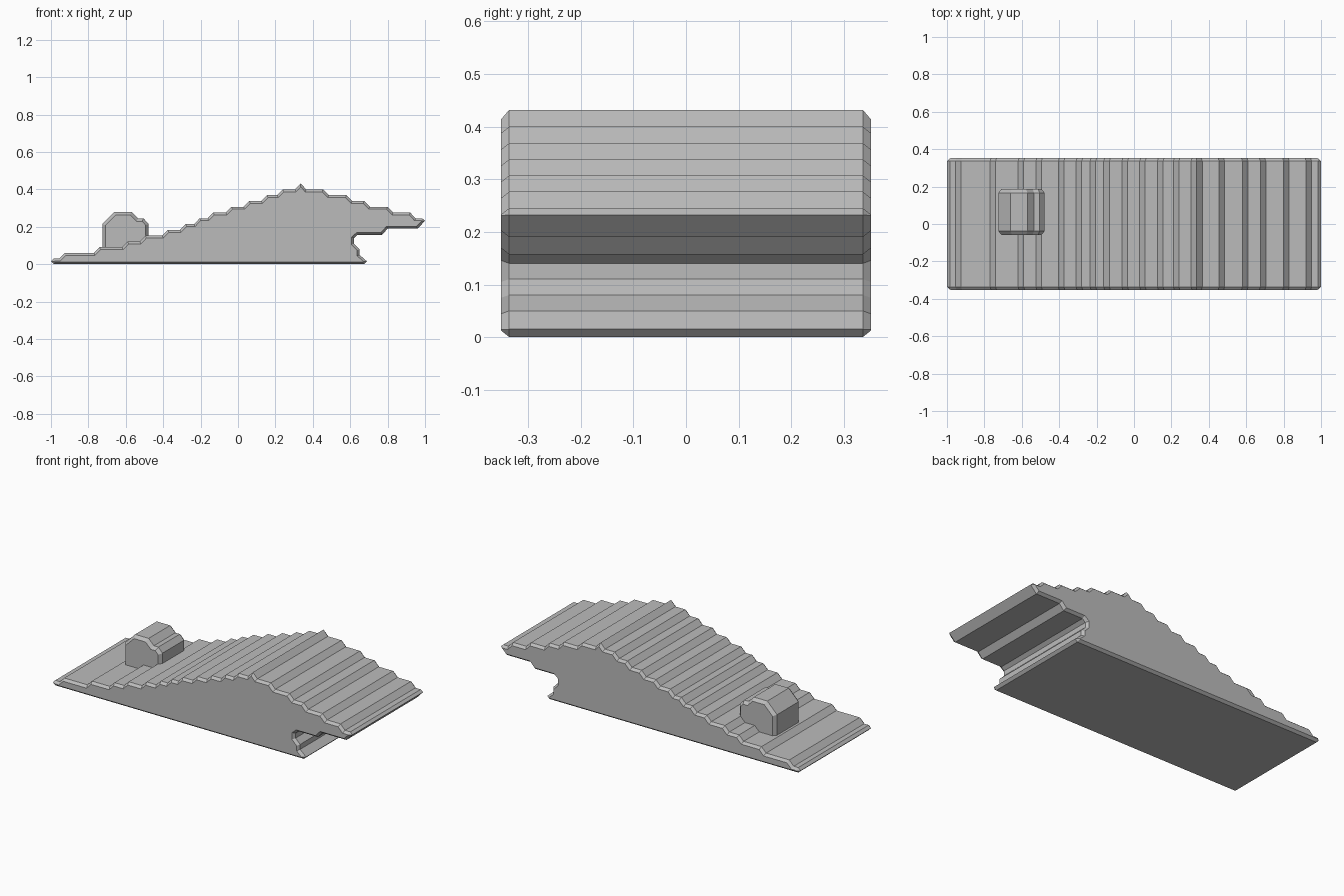
import bpy
import bmesh

cube = bpy.data.objects.get("Cube")
if cube:
    bpy.data.objects.remove(cube, do_unlink=True)

# One plain grey for the whole piece
GREY = (0.50, 0.50, 0.50, 1.0)
grey = bpy.data.materials.new("stone_grey")
grey.use_nodes = True
grey.diffuse_color = GREY
grey.node_tree.nodes["Principled BSDF"].inputs["Base Color"].default_value = GREY


def chamfered_prism(name, profile, y0, y1, chamfer):
    """Extrude an x-z profile along y, with both end caps chamfered."""
    bm = bmesh.new()
    face = bm.faces.new([bm.verts.new((x, y0 + chamfer, z)) for x, z in profile])
    ext = bmesh.ops.extrude_face_region(bm, geom=[face], use_keep_orig=True)
    verts = [g for g in ext["geom"] if isinstance(g, bmesh.types.BMVert)]
    bmesh.ops.translate(bm, verts=verts, vec=(0, y1 - y0 - 2 * chamfer, 0))
    bmesh.ops.recalc_face_normals(bm, faces=bm.faces)
    caps = [f for f in bm.faces if abs(f.normal.y) > 0.9]
    for cap in caps:
        out = cap.normal.copy()
        bmesh.ops.inset_region(bm, faces=[cap], thickness=chamfer * 0.8,
                               use_even_offset=True, use_boundary=True)
        bmesh.ops.translate(bm, verts=cap.verts, vec=out * chamfer)
    mesh = bpy.data.meshes.new(name)
    bm.to_mesh(mesh)
    bm.free()
    mesh.materials.append(grey)
    obj = bpy.data.objects.new(name, mesh)
    bpy.context.collection.objects.link(obj)
    return obj


RISE = 0.0309   # height of one step
RUN = 0.03      # depth of the sloped riser

# Stepped climb: x where each riser starts, from the low end to the ridge
climb = [-0.77, -0.62, -0.525, -0.405, -0.31, -0.235, -0.162,
         -0.065, 0.03, 0.125, 0.21]
profile = [(-1, 0.015), (-0.985, 0.03), (-0.955, 0.03), (-0.925, 0.06)]
z = 0.06
for x in climb:
    profile += [(x, z), (x + RUN, z + RISE)]
    z += RISE

# Ridge, then the stepped descent to the overhanging lip
profile += [(0.305, z), (0.335, 0.432), (0.365, z)]
for x in [0.455, 0.58, 0.675, 0.80, 0.92]:
    profile += [(x, z), (x + RUN, z - RISE)]
    z -= RISE
profile += [(0.985, z), (1.0, 0.232)]

# Notched underside below the lip, then the flat base
profile += [(0.96, 0.19), (0.80, 0.19), (0.77, 0.157), (0.64, 0.157),
            (0.62, 0.14), (0.62, 0.11), (0.65, 0.08), (0.65, 0.05),
            (0.69, 0.015), (0.675, 0), (-0.985, 0)]
chamfered_prism("stepped_ramp", profile, -0.352, 0.352, 0.016)

# Faceted block standing on the low steps
block = [(-0.725, 0.04), (-0.725, 0.215), (-0.66, 0.28), (-0.57, 0.28),
         (-0.535, 0.245), (-0.505, 0.245), (-0.478, 0.215), (-0.478, 0.04)]
chamfered_prism("faceted_block", block, -0.058, 0.187, 0.02)
